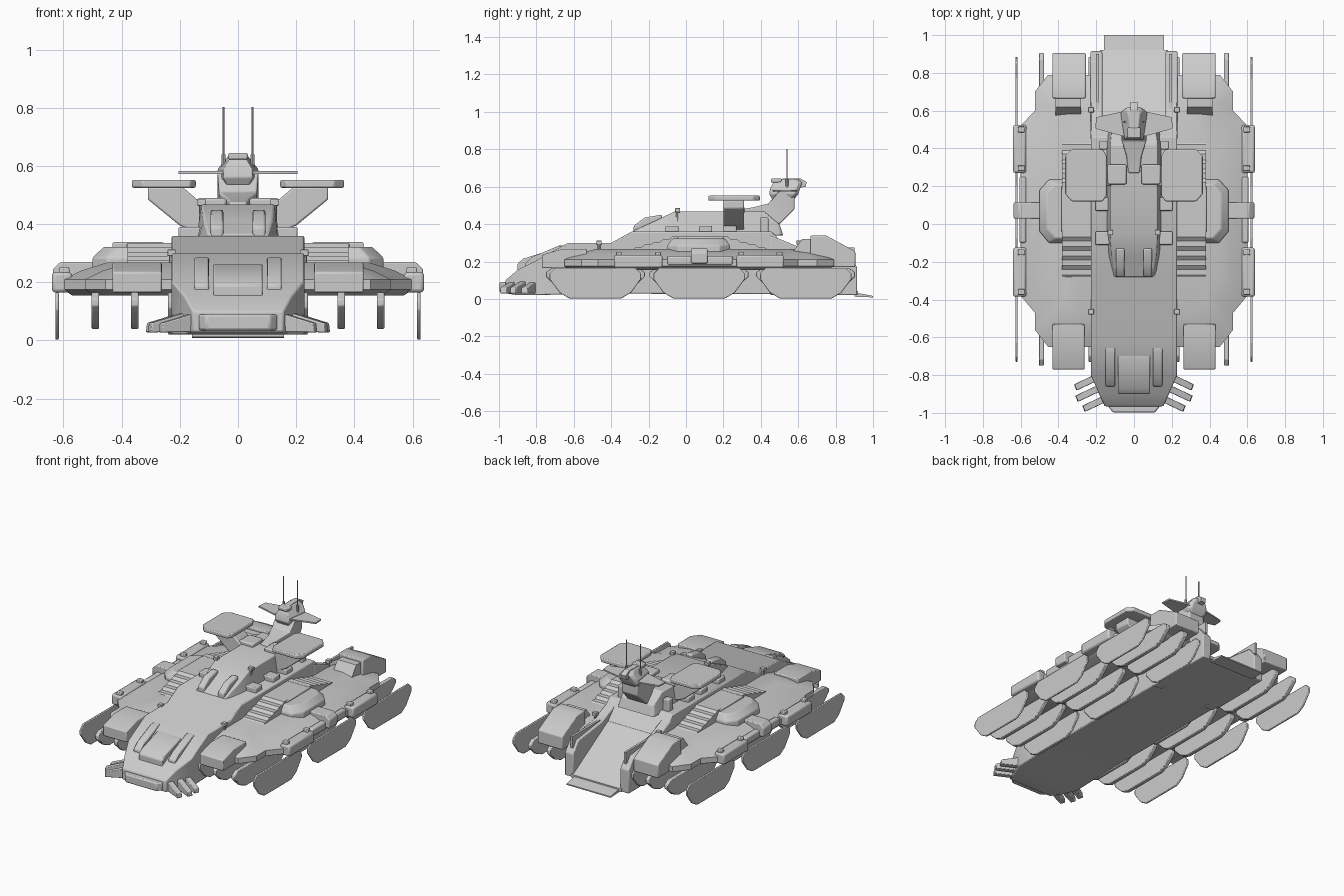
import bpy, bmesh, math
from mathutils import Vector

if "Cube" in bpy.data.objects:
    bpy.data.objects.remove(bpy.data.objects["Cube"])


def loft(name, rings, mirror=False, bevel=0.0):
    """Skin equal-length rings, cap the ends; optional bevel and x mirror."""
    n = len(rings[0])
    verts = [Vector(p) for r in rings for p in r]
    faces = [list(range(n)), list(range((len(rings) - 1) * n, len(rings) * n))]
    for k in range(len(rings) - 1):
        for i in range(n):
            j = (i + 1) % n
            faces.append([k * n + i, k * n + j, (k + 1) * n + j, (k + 1) * n + i])
    me = bpy.data.meshes.new(name)
    me.from_pydata(verts, [], faces)
    bm = bmesh.new()
    bm.from_mesh(me)
    bmesh.ops.recalc_face_normals(bm, faces=bm.faces)
    bm.to_mesh(me)
    bm.free()
    ob = bpy.data.objects.new(name, me)
    bpy.context.collection.objects.link(ob)
    if bevel:
        b = ob.modifiers.new("bevel", 'BEVEL')
        b.width, b.segments, b.limit_method = bevel, 2, 'ANGLE'
    if mirror:
        m = ob.modifiers.new("mirror", 'MIRROR')
        m.merge_threshold = 0.0001
    return ob


def side(name, x0, x1, prof, **kw):
    """Profile in (y, z) extruded along x."""
    return loft(name, [[(x, y, z) for y, z in prof] for x in (x0, x1)], **kw)


def front(name, y0, y1, prof, **kw):
    """Profile in (x, z) extruded along y."""
    return loft(name, [[(x, y, z) for x, z in prof] for y in (y0, y1)], **kw)


def plan(name, z0, z1, prof, **kw):
    """Profile in (x, y) extruded along z."""
    return loft(name, [[(x, y, z) for x, y in prof] for z in (z0, z1)], **kw)


def box(name, x0, x1, y0, y1, z0, z1, **kw):
    return plan(name, z0, z1, [(x0, y0), (x1, y0), (x1, y1), (x0, y1)], **kw)


def rod(name, a, b, r, n=12, **kw):
    a, b = Vector(a), Vector(b)
    q = (b - a).to_track_quat('Z', 'Y')
    ring = [q @ Vector((r * math.cos(t), r * math.sin(t), 0))
            for t in (2 * math.pi * i / n for i in range(n))]
    return loft(name, [[a + v for v in ring], [b + v for v in ring]], **kw)


# Central hull: stations of (y, half width, bottom z, top z)
stations = [(-0.965, .155, .03, .10), (-0.9, .185, .02, .155), (-0.8, .228, .02, .205),
            (-0.63, .228, .025, .30), (-0.4, .228, .028, .30), (-0.29, .228, .028, .36),
            (0.46, .228, .025, .36), (0.56, .228, .02, .25)]
loft("hull", [[(-w, y, b), (w, y, b), (w, y, t), (-w, y, t)] for y, w, b, t in stations], bevel=.006)

# Rear bay: sloping floor, side walls with rails, and ramp
side("bay_floor", -.18, .18, [(.5, .25), (.56, .25), (.92, .04), (.92, .02), (.5, .02)])
side("bay_wall", .168, .23, [(.45, .34), (.55, .30), (.62, .27), (.86, .24), (.915, .17), (.915, .02),
                             (.45, .02)], mirror=True, bevel=.006)
box("bay_rail", .185, .2, .55, .9, .2, .275, mirror=True)
side("ramp", -.158, .158, [(.9, .035), (1.0, .016), (1.0, .008), (.9, .012)])

# Nose bumper and vision block
plan("bumper", .035, .09, [(-.135, -.97), (-.11, -.998), (.11, -.998), (.135, -.97), (.135, -.9),
                           (-.135, -.9)], bevel=.008)
side("vision_block", -.085, .085, [(-.9, .13), (-.9, .19), (-.87, .215), (-.72, .262), (-.68, .262), (-.68, .2)],
     bevel=.006)
side("nose_fin", .1, .15, [(-.86, .14), (-.86, .19), (-.82, .225), (-.68, .285), (-.65, .285), (-.65, .2)],
     mirror=True, bevel=.006)

# Three splayed wedge-shaped prongs on each side of the nose
for x, y in ((.312, -.865), (.305, -.925), (.268, -.978)):
    xr, yr = x - .14, y + .065
    loft("nose_prong", [[(xr + .008, yr + .016, .03), (xr - .008, yr - .016, .03), (xr - .008, yr - .016, .102),
                         (xr + .008, yr + .016, .102)],
                        [(x + .006, y + .016, .028), (x - .006, y - .016, .028), (x - .01, y - .016, .06),
                         (x + .002, y + .016, .06)]], mirror=True, bevel=.004)

# Side decks with sloped rims
outline = [(.2, -.65), (.455, -.65), (.525, -.56), (.525, -.47), (.6, -.38), (.6, .52),
           (.525, .6), (.525, .7), (.455, .79), (.2, .79)]


def inset(z, d):
    return [(x if x < .3 else x - d, .07 + (y - .07) * (1 - d * 1.6), z) for x, y in outline]


loft("side_deck", [inset(.155, .03), inset(.175, 0), inset(.21, 0), inset(.24, .06), inset(.268, .15)],
     mirror=True)
for y0, y1 in ((-.385, -.125), (.27, .525)):
    box("fender", .57, .64, y0, y1, .165, .235, mirror=True, bevel=.012)
    for y in (y0 + .025, y1 - .025):
        box("rim_knob", .58, .615, y - .015, y + .015, .2, .252, mirror=True, bevel=.004)
box("rim_strip", .57, .607, -.1, .25, .18, .23, mirror=True, bevel=.01)

# Deck machinery housing and side axle
plan_pts = [(.2, -.1), (.45, -.1), (.5, -.04), (.5, .18), (.45, .235), (.2, .235)]
loft("housing", [[(x, y, z) for x, y in plan_pts] for z in (.22, .285)] +
     [[(.2 + (x - .2) * .87, .068 + (y - .068) * .85, .322) for x, y in plan_pts]], mirror=True, bevel=.006)
front("side_axle", .028, .115, [(.45, .19), (.635, .19), (.637, .245), (.61, .27), (.45, .27)],
      mirror=True, bevel=.006)

# Louvre vents stepping up to the housing from both ends
for i in range(5):
    for y, s in ((-.29, 1), (.44, -1)):
        a = y + s * i * .05
        top = .275 + i * .015
        side("vent_slat", .2, .38, [(a, .23), (a, top - .015), (a + s * .02, top), (a + s * .058, top),
                                    (a + s * .058, .23)], mirror=True)
box("vent_cover", .2, .385, -.045, .2, .305, .334, mirror=True, bevel=.006)

# Corner pods
side("front_pod", .262, .432, [(-.77, .165), (-.77, .235), (-.66, .268), (-.53, .268), (-.53, .165)],
     mirror=True, bevel=.006)
side("rear_pod", .255, .432, [(.905, .17), (.905, .255), (.75, .338), (.665, .338), (.665, .17)],
     mirror=True, bevel=.006)
side("rear_pod_root", .28, .415, [(.8, .17), (.72, .32), (.62, .32), (.57, .25), (.57, .17)], mirror=True)

# Skates: rows of three boat-shaped blades a side
skate = [(-.245, .135), (-.245, .105), (-.19, .03), (-.14, 0), (.14, 0), (.19, .03),
         (.245, .105), (.245, .135), (.215, .165), (-.215, .165)]
for yc in (-.485, .07, .64):
    for row, x, t, z0, s in (("hull", .23, .02, .02, 1), ("inner", .355, .026, .04, 1.08),
                             ("middle", .49, .026, .04, 1.08), ("outer", .622, .012, .003, 1)):
        prof = [(yc + y * s, z0 + z * (.165 - z0) / .165) for y, z in skate]
        side(row + "_skate", x - t / 2, x + t / 2, prof, mirror=True, bevel=.004)

# Upper citadel with front posts
sup = [(-.28, .10, .365), (-.17, .118, .415), (-.06, .125, .468), (.42, .125, .468), (.5, .115, .4), (.52, .11, .34)]
loft("citadel", [[(-w - .02, y, .34), (w + .02, y, .34), (w, y, z), (-w, y, z)] for y, w, z in sup], bevel=.006)
side("citadel_post", .05, .095, [(-.28, .35), (-.28, .39), (-.22, .435), (-.13, .45), (-.12, .35)],
     mirror=True, bevel=.008)
for y in (-.11, .07, .2):
    box("citadel_step", .1, .205, y, y + .07, .35, .39, mirror=True, bevel=.006)
box("citadel_fin", .14, .185, .395, .44, .3, .435, mirror=True, bevel=.006)

# Raised side pads on flared arms
front("pad_arm", .2, .31, [(.08, .4), (.14, .37), (.2, .395), (.31, .485), (.31, .527), (.19, .527), (.1, .45)],
      mirror=True, bevel=.006)
pad = [(.145, .15), (.165, .12), (.33, .12), (.365, .16), (.365, .36), (.33, .395), (.165, .395), (.145, .36)]
plan("pad", .525, .552, pad, mirror=True, bevel=.006)
box("pad_link", .04, .14, .21, .315, .46, .49, mirror=True, bevel=.008)

# Command tower: neck, head, wings, aerials
neck = [(.27, .03, .44, .475), (.36, .04, .42, .49), (.44, .065, .4, .51), (.5, .07, .4, .58), (.58, .055, .48, .58)]
loft("tower_neck", [[(-w, y, a), (w, y, a), (w, y, b), (-w, y, b)] for y, w, a, b in neck], bevel=.006)
head = [(.535, .055, .46, .58), (.56, .072, .445, .6), (.59, .07, .45, .61), (.62, .045, .465, .62),
        (.64, .03, .48, .6)]
loft("tower_head", [[(-w, b - .02, z), (-w * .7, a, z), (w * .7, a, z), (w, b - .02, z), (w * .7, b, z),
                     (-w * .7, b, z)] for z, w, a, b in head], bevel=.004)
side("tower_crest", -.018, .018, [(.5, .62), (.5, .642), (.61, .645), (.645, .625), (.64, .6), (.58, .59)])
box("tower_visor", -.034, .034, .455, .51, .622, .645, bevel=.006)
plan("tower_wing", .573, .582, [(.04, .6), (.2, .565), (.205, .505), (.06, .465), (.04, .465)], mirror=True)
rod("aerial_base", (.05, .54, .57), (.05, .54, .64), .007, n=8, mirror=True)
rod("aerial", (.05, .54, .63), (.05, .54, .802), .0035, n=6, mirror=True)

# Mooring posts with caps
for x, y, z in ((.228, -.465, .312), (.228, .605, .312), (.125, -.045, .485)):
    rod("post", (x, y, z - .08), (x, y, z - .02), .009, n=8, mirror=True)
    box("post_cap", x - .015, x + .015, y - .014, y + .014, z - .022, z, mirror=True, bevel=.003)

# Smooth shading with sharp edges kept
for ob in bpy.data.objects:
    ob.select_set(True)
bpy.context.view_layer.objects.active = bpy.data.objects["hull"]
bpy.ops.object.shade_smooth_by_angle(angle=math.radians(30))
